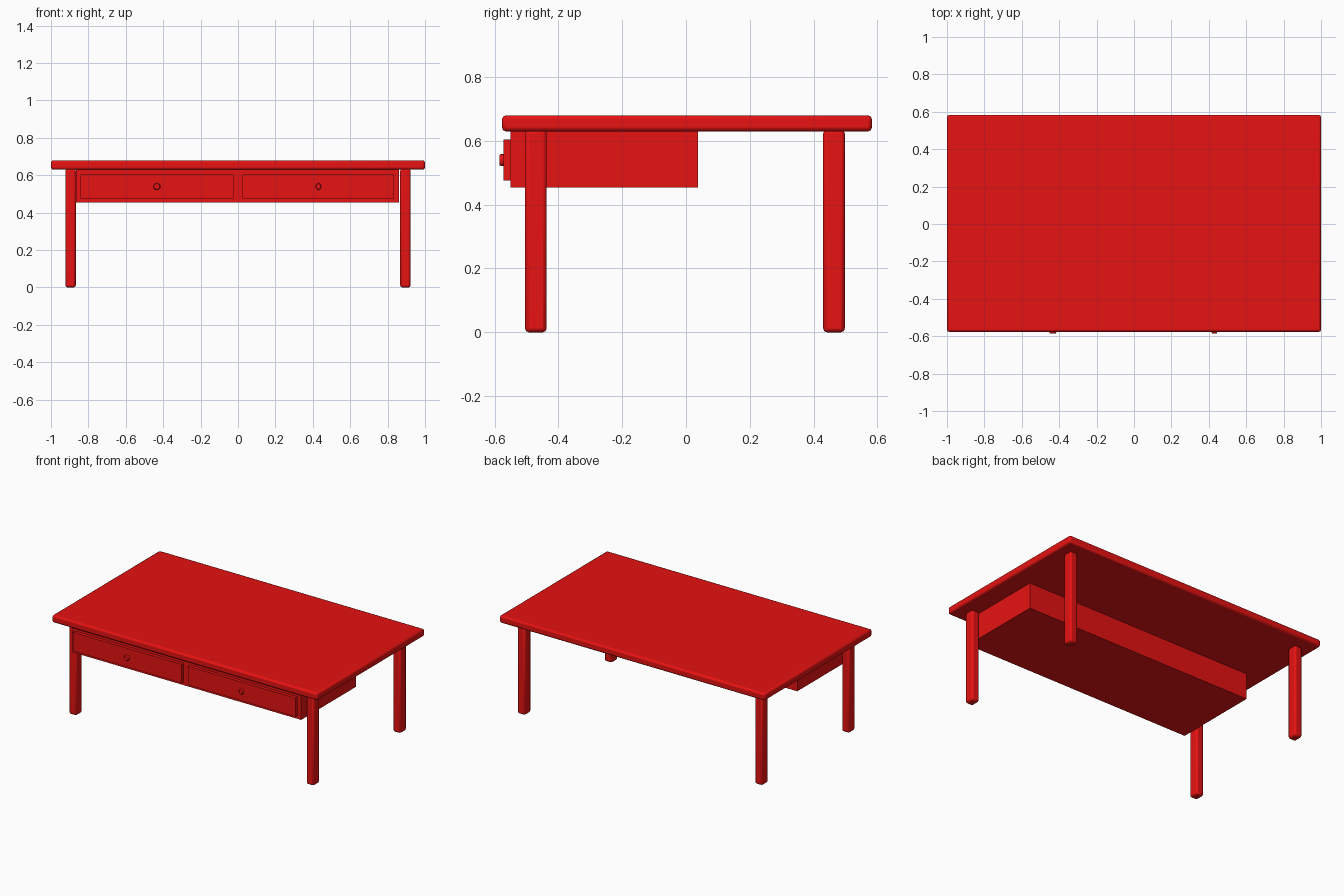
import bpy
import math

cube = bpy.data.objects.get("Cube")
if cube:
    bpy.data.objects.remove(cube, do_unlink=True)

# Single red paint
red = bpy.data.materials.new("red_paint")
red.use_nodes = True
red.diffuse_color = (0.8, 0.006, 0.006, 1)
red.node_tree.nodes["Principled BSDF"].inputs["Base Color"].default_value = red.diffuse_color


def finish(obj, name, bevel=0, segments=2):
    obj.name = name
    obj.data.materials.append(red)
    if bevel:
        mod = obj.modifiers.new("rounded_edges", "BEVEL")
        mod.width = bevel
        mod.segments = segments
        bpy.ops.object.shade_smooth_by_angle(angle=math.radians(50))
    return obj


def box(name, low, high, bevel=0, segments=2):
    centre = [(a + b) / 2 for a, b in zip(low, high)]
    bpy.ops.mesh.primitive_cube_add(size=1, location=centre)
    obj = bpy.context.object
    obj.scale = [b - a for a, b in zip(low, high)]
    bpy.ops.object.transform_apply(location=False, rotation=False, scale=True)
    return finish(obj, name, bevel, segments)


# Table top with softened edges
box("table_top", (-1, -0.577, 0.63), (1, 0.583, 0.68), 0.012)

# Four rounded legs
for side, x in (("left", 0.895), ("right", -0.895)):
    for end, y in (("front", -0.471), ("back", 0.464)):
        box(f"{end}_{side}_leg", (x - 0.028, y - 0.034, 0),
            (x + 0.028, y + 0.034, 0.635), 0.012)

# Drawer case hung under the front half
box("drawer_case", (-0.866, -0.551, 0.454), (0.862, 0.038, 0.632))

# Drawer fronts and their small faceted knobs
for side, x0, x1, knob_x, width in (("right", -0.842, -0.025, -0.434, 1.0),
                                    ("left", 0.024, 0.835, 0.43, 0.8)):
    box(f"{side}_drawer_front", (x0, -0.573, 0.476), (x1, -0.545, 0.604))
    bpy.ops.mesh.primitive_cylinder_add(
        vertices=8, radius=0.02, depth=0.02,
        location=(knob_x, -0.575, 0.54), rotation=(math.pi / 2, 0, 0))
    knob = bpy.context.object
    knob.scale.x = width
    bpy.ops.object.transform_apply(location=False, rotation=False, scale=True)
    finish(knob, f"{side}_knob", 0.004, 1)
